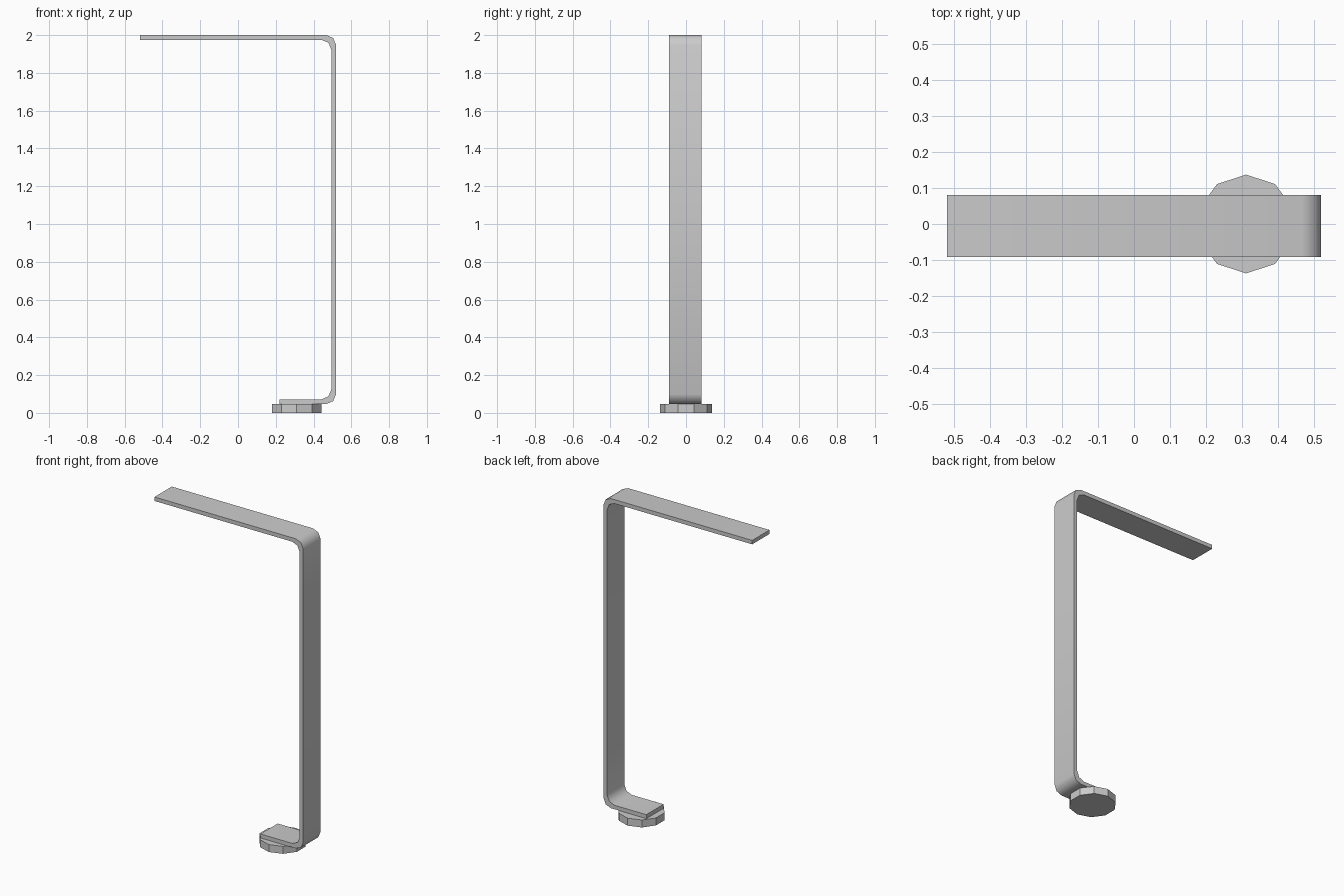
import bpy, bmesh, math
from mathutils import Vector

if "Cube" in bpy.data.objects:
    bpy.data.objects.remove(bpy.data.objects["Cube"])

T = 0.025            # strip thickness
R = 0.052            # bend radius
SEG = 2              # facets per bend
X0, X1, ZF = -0.519, 0.519, 0.047


def arc(cx, cz, a0, a1):
    return [(cx + R * math.cos(math.radians(a0 + (a1 - a0) * i / SEG)),
             cz + R * math.sin(math.radians(a0 + (a1 - a0) * i / SEG)))
            for i in range(SEG + 1)]


# Bent flat bar: C-shaped profile extruded along y
outer = ([(X0, 2.0)] + arc(X1 - R, 2 - R, 90, 0)
         + arc(X1 - R, ZF + R, 0, -90) + [(0.22, ZF)])
xi = X1 - T
inner = ([(0.22, ZF + T)] + arc(xi - R, ZF + T + R, -90, 0)
         + arc(xi - R, 2 - T - R, 0, 90) + [(X0, 2 - T)])
bm = bmesh.new()
verts = [bm.verts.new((x, -0.091, z)) for x, z in outer + inner]
face = bm.faces.new(verts)
ext = bmesh.ops.extrude_face_region(bm, geom=[face])
bmesh.ops.translate(bm, vec=Vector((0, 0.172, 0)),
                    verts=[g for g in ext["geom"] if isinstance(g, bmesh.types.BMVert)])
bmesh.ops.recalc_face_normals(bm, faces=bm.faces)
mesh = bpy.data.meshes.new("bent_bar")
bm.to_mesh(mesh)
bm.free()
bar = bpy.data.objects.new("bent_bar", mesh)
bpy.context.collection.objects.link(bar)
bpy.context.view_layer.objects.active = bar
bar.select_set(True)
bpy.ops.object.shade_smooth_by_angle(angle=math.radians(50))

# Ten-sided foot pad under the lower lip
bpy.ops.mesh.primitive_cylinder_add(vertices=10, radius=0.137, depth=0.047,
                                    location=(0.311, 0, 0.0235))
bpy.context.object.name = "foot_pad"
